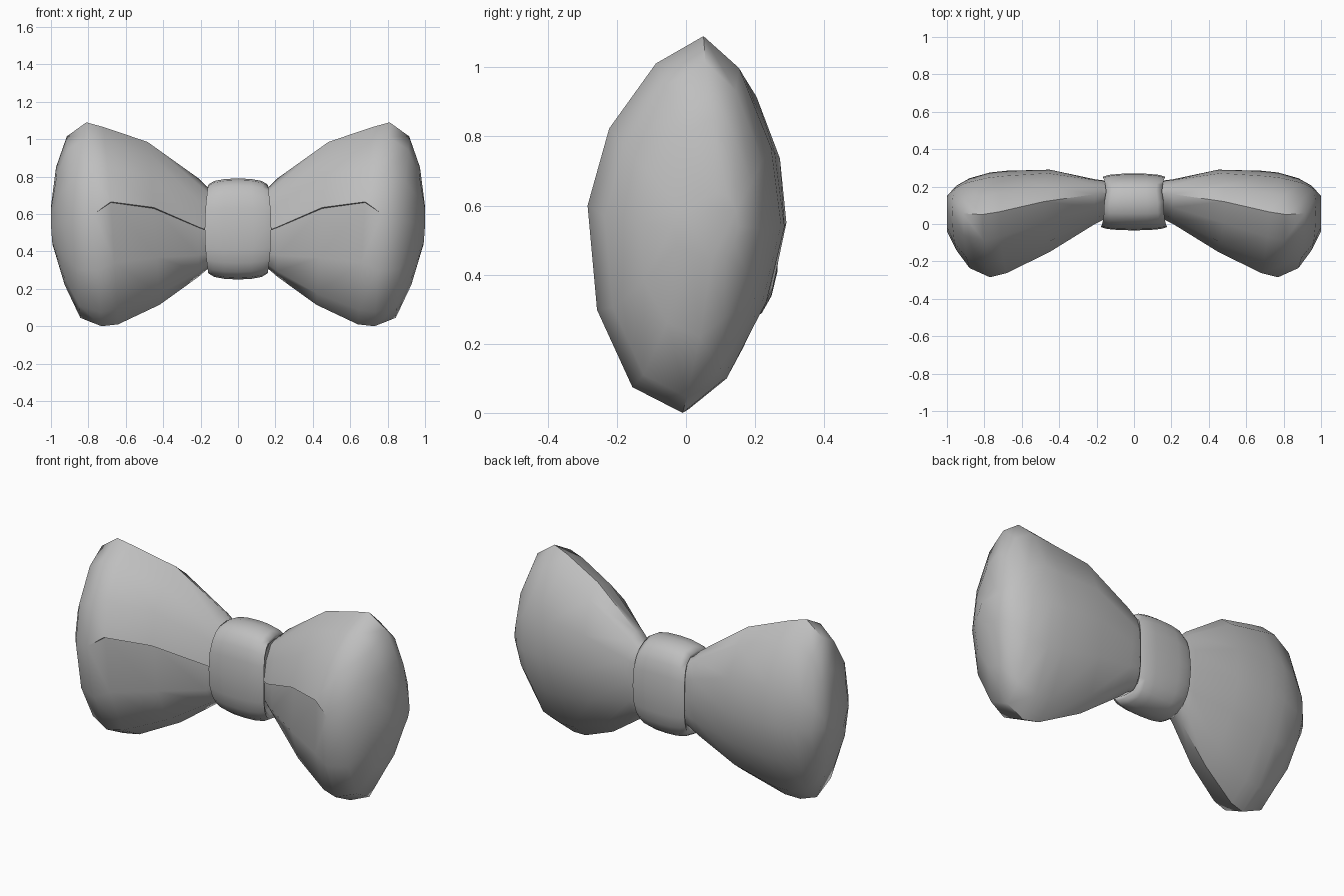
import bpy, bmesh, math

if "Cube" in bpy.data.objects:
    bpy.data.objects.remove(bpy.data.objects["Cube"], do_unlink=True)

grey = bpy.data.materials.new("satin grey")
grey.use_nodes = True
GREY = (0.52, 0.52, 0.52, 1)
grey.diffuse_color = GREY
grey.node_tree.nodes["Principled BSDF"].inputs["Base Color"].default_value = GREY


def power(v, e):
    return math.copysign(abs(v) ** e, v)


def loft(name, rings, angle):
    """Skin closed rings of points and cap both ends."""
    bm = bmesh.new()
    loops = [[bm.verts.new(p) for p in ring] for ring in rings]
    for a, b in zip(loops, loops[1:]):
        for i in range(len(a)):
            j = (i + 1) % len(a)
            bm.faces.new((a[i], a[j], b[j], b[i]))
    bm.faces.new(loops[0])
    bm.faces.new(loops[-1])
    bmesh.ops.remove_doubles(bm, verts=bm.verts, dist=0.0005)
    bmesh.ops.recalc_face_normals(bm, faces=bm.faces)
    mesh = bpy.data.meshes.new(name)
    bm.to_mesh(mesh)
    bm.free()
    mesh.materials.append(grey)
    obj = bpy.data.objects.new(name, mesh)
    bpy.context.collection.objects.link(obj)
    bpy.ops.object.select_all(action="DESELECT")
    obj.select_set(True)
    bpy.context.view_layer.objects.active = obj
    bpy.ops.object.shade_smooth_by_angle(angle=math.radians(angle))


# Wing sections: x, top, bottom, front, back, fold height, fold depth, roundness
WING = [
    (0.10, 0.70, 0.34, 0.07, 0.21, 0.51, 0, 2.2),
    (0.17, 0.75, 0.30, 0.02, 0.235, 0.515, 0.008, 2.2),
    (0.21, 0.79, 0.265, 0.0, 0.24, 0.53, 0.01, 2.1),
    (0.45, 0.985, 0.115, -0.15, 0.29, 0.635, 0.018, 1.85),
    (0.68, 1.065, 0.01, -0.262, 0.285, 0.665, 0.012, 1.75),
    (0.77, 1.09, 0.0, -0.285, 0.275, 0.6, 0, 1.75),
    (0.88, 1.015, 0.045, -0.235, 0.245, 0.57, 0, 1.75),
    (0.95, 0.85, 0.22, -0.14, 0.205, 0.55, 0, 1.8),
    (1.00, 0.64, 0.44, -0.04, 0.15, 0.54, 0, 2),
]


def wing_ring(side, x, top, bottom, front, back, fold_z, depth, p):
    cy, cz = (front + back) / 2, (top + bottom) / 2
    hy, hz = (back - front) / 2, (top - bottom) / 2
    points = []
    # the front point is doubled to make the overlapping fold
    for k in range(13):
        a = math.tau * k / 12
        c, s = math.cos(a), math.sin(a)
        # leaner towards the back, fuller at the lower front
        e = 2 / p
        if c < -0.1:
            e *= 1.13
        elif c > 0.1 and s < -0.1:
            e *= 0.85
        z = cz + hz * power(s, e)
        lean = (z - 0.54) / 0.54
        y = cy - hy * power(c, e) + 0.03 * lean + 0.025 * s * s
        if c > 0.1:
            z += (fold_z - cz) * c ** 4
        if k == 12:
            y += depth
            z -= depth * 0.3
        px = min(1, x + (0.04 * lean if x > 0.3 else 0))
        points.append((side * px, y, z))
    return points


for side, name in ((1, "left_wing"), (-1, "right_wing")):
    loft(name, [wing_ring(side, *w) for w in WING], 50)

# Knot: a rounded band around the middle
KNOT = [(0.14, 0.72), (0.17, 0.8), (0.178, 0.88), (0.145, 0.95), (0.08, 0.99), (0, 1)]
profile = [(-x, r) for x, r in KNOT] + [(x, r) for x, r in KNOT[-2::-1]]


def knot_ring(x, r):
    points = []
    for k in range(20):
        a = math.tau * k / 20
        y = -0.152 * r * power(math.cos(a), 0.75)
        z = 0.27 * r * power(math.sin(a), 0.75)
        taper = 1 - 0.14 * (z / 0.27) ** 2 - 0.06 * (y > 0.05)
        points.append((x * taper, 0.118 + y, 0.52 + z))
    return points


loft("knot", [knot_ring(x, r) for x, r in profile], 75)
